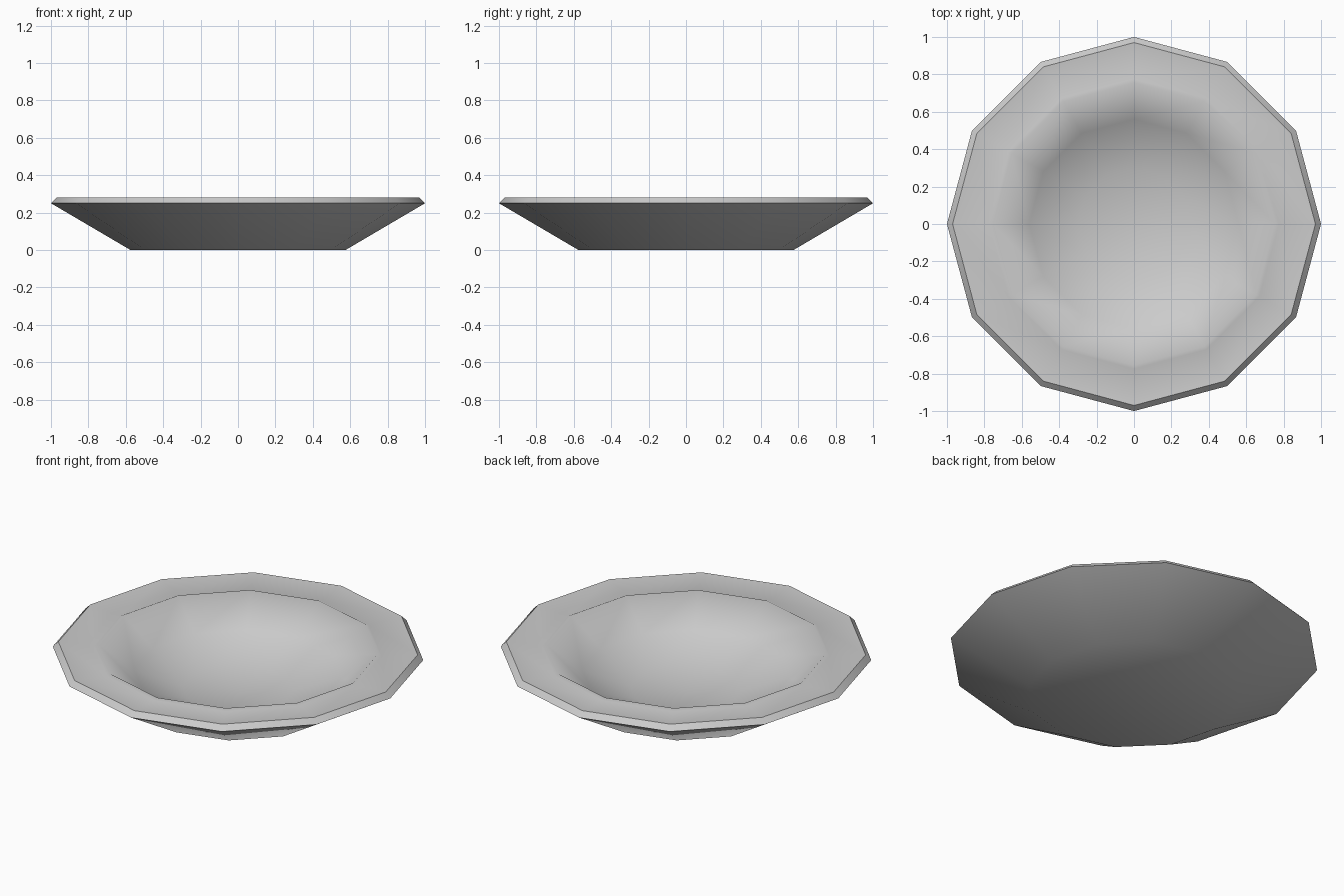
import bpy, bmesh
from math import cos, sin, tau

SIDES = 12

cube = bpy.data.objects.get("Cube")
if cube:
    bpy.data.objects.remove(cube, do_unlink=True)

# Pale grey ceramic
ceramic = bpy.data.materials.new("pale grey ceramic")
ceramic.use_nodes = True
colour = (0.6, 0.6, 0.6, 1)
ceramic.diffuse_color = colour
ceramic.node_tree.nodes["Principled BSDF"].inputs["Base Color"].default_value = colour

# Profile (radius, height): foot, rim, sloping brim, raised inner lip, well
profile = [(0.575, 0), (1.0, 0.25), (0.97, 0.28), (0.775, 0.265),
           (0.755, 0.275), (0.56, 0.13), (0.3, 0.04)]

bm = bmesh.new()
rings = [[bm.verts.new((r * cos(tau * i / SIDES), r * sin(tau * i / SIDES), z))
          for i in range(SIDES)] for r, z in profile]

# Walls between neighbouring rings
for low, high in zip(rings, rings[1:]):
    for i in range(SIDES):
        j = (i + 1) % SIDES
        bm.faces.new((low[i], low[j], high[j], high[i]))

# Closed foot underneath and rounded well inside
bm.faces.new(rings[0][::-1])
centre = bm.verts.new((0, 0, 0.02))
for i in range(SIDES):
    bm.faces.new((rings[-1][i], rings[-1][(i + 1) % SIDES], centre))
bmesh.ops.recalc_face_normals(bm, faces=bm.faces)

mesh = bpy.data.meshes.new("bowl")
bm.to_mesh(mesh)
bm.free()
mesh.materials.append(ceramic)
bowl = bpy.data.objects.new("bowl", mesh)
bpy.context.collection.objects.link(bowl)

# Smooth faces, with the outer rim edges kept crisp
bpy.ops.object.select_all(action='DESELECT')
bowl.select_set(True)
bpy.context.view_layer.objects.active = bowl
bpy.ops.object.shade_smooth_by_angle(angle=0.7)
for edge in mesh.edges:
    radii = [mesh.vertices[v].co.xy.length for v in edge.vertices]
    if max(radii) < 0.8:
        edge.use_edge_sharp = False
